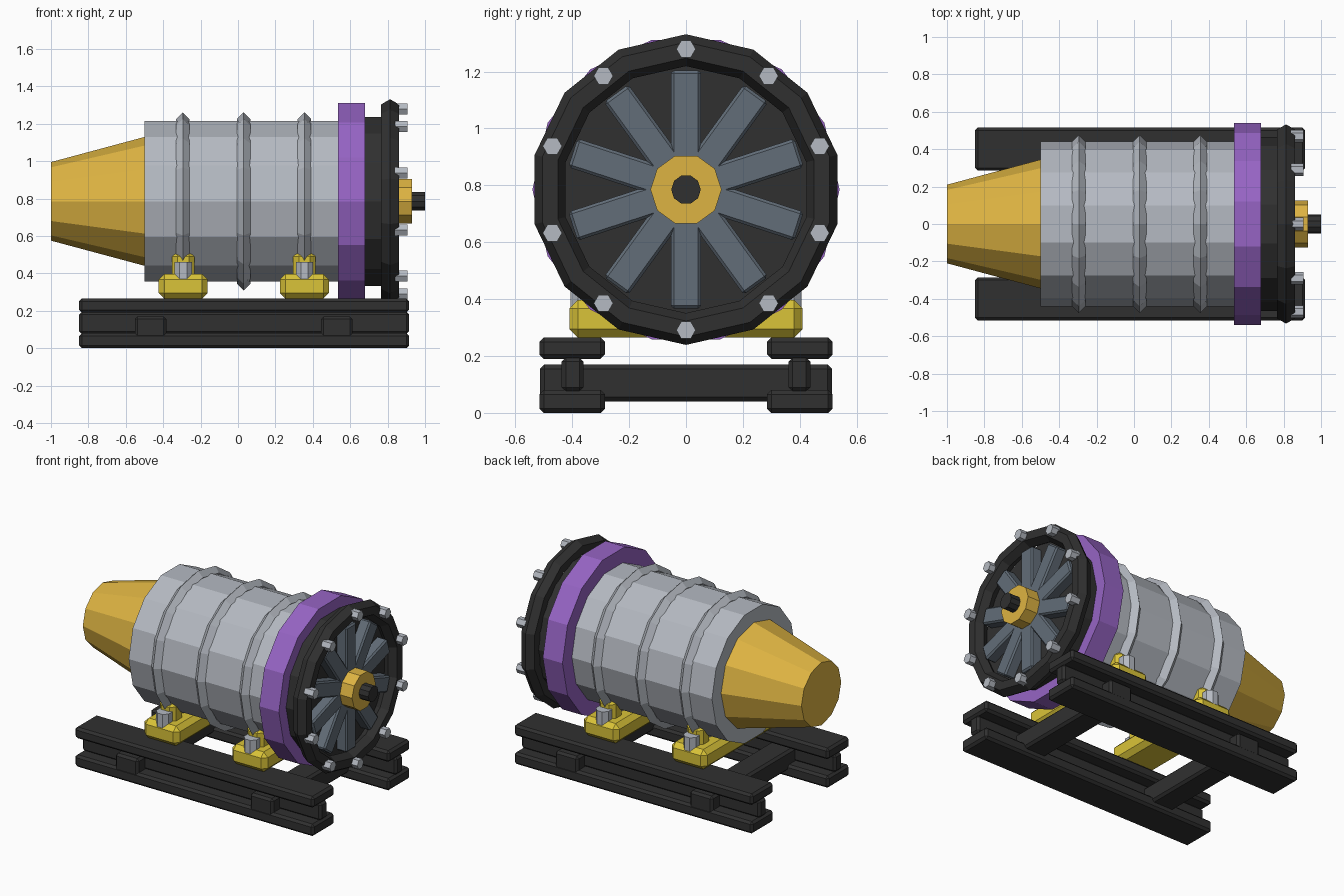
import bpy, bmesh, math
from mathutils import Matrix, Vector

if "Cube" in bpy.data.objects:
    bpy.data.objects.remove(bpy.data.objects["Cube"])

AXIS_Z = 0.785


def material(name, rgb):
    lin = [((c / 255 + 0.055) / 1.055) ** 2.4 for c in rgb]
    m = bpy.data.materials.new(name)
    m.diffuse_color = (*lin, 1)
    m.use_nodes = True
    m.node_tree.nodes["Principled BSDF"].inputs["Base Color"].default_value = m.diffuse_color
    return m


STEEL = material("light steel", (181, 186, 194))
GOLD = material("gold", (222, 180, 66))
YELLOW = material("yellow paint", (218, 196, 56))
PURPLE = material("purple paint", (150, 100, 196))
BLACK = material("black", (48, 48, 48))
SLATE = material("slate blade", (98, 109, 120))


def finish(name, bm, mat):
    bmesh.ops.recalc_face_normals(bm, faces=bm.faces)
    me = bpy.data.meshes.new(name)
    bm.to_mesh(me)
    bm.free()
    me.materials.append(mat)
    ob = bpy.data.objects.new(name, me)
    bpy.context.collection.objects.link(ob)
    return ob


def lathe(name, profile, sides, mat, phase=0.0, ring=False, center=(0, AXIS_Z)):
    """Turn (x, radius) points around an axis along x."""
    bm = bmesh.new()
    loops = []
    for x, r in profile:
        loops.append([bm.verts.new((x,
                                    center[0] + r * math.cos(phase + math.tau * i / sides),
                                    center[1] + r * math.sin(phase + math.tau * i / sides)))
                      for i in range(sides)])
    pairs = list(zip(loops, loops[1:]))
    if ring:
        pairs.append((loops[-1], loops[0]))
    else:
        bm.faces.new(loops[0])
        bm.faces.new(loops[-1])
    for a, b in pairs:
        for i in range(sides):
            j = (i + 1) % sides
            bm.faces.new((a[i], a[j], b[j], b[i]))
    return finish(name, bm, mat)


def box(name, lo, hi, mat, bevel=0.015, turn=None):
    """Chamfered box between two corners."""
    lo, hi = Vector(lo), Vector(hi)
    bm = bmesh.new()
    bmesh.ops.create_cube(bm, size=1)
    bmesh.ops.scale(bm, vec=hi - lo, verts=bm.verts)
    bmesh.ops.translate(bm, vec=(lo + hi) / 2, verts=bm.verts)
    bmesh.ops.bevel(bm, geom=bm.edges[:], offset=bevel, segments=1, affect='EDGES')
    if turn:
        bmesh.ops.transform(bm, matrix=turn, verts=bm.verts)
    return finish(name, bm, mat)


def circle_profile(x, r, minor, n):
    return [(x + minor * math.sin(math.tau * k / n), r + minor * math.cos(math.tau * k / n))
            for k in range(n)]


# Main drum, tail cone, painted band and collar
lathe("drum", [(-0.5, 0.44), (0.54, 0.44)], 14, STEEL)
lathe("tail_cone", [(-1.0, 0.21), (-0.49, 0.347)], 12, GOLD)
lathe("purple_band", [(0.535, 0.54), (0.68, 0.54)], 14, PURPLE)
lathe("collar", [(0.67, 0.464), (0.77, 0.464)], 14, BLACK)

# Raised ribs around the drum
for x in (-0.295, 0.03, 0.355):
    lathe("drum_rib", circle_profile(x, 0.44, 0.036, 4), 16, STEEL, ring=True)

# Intake flange with bolts
lathe("intake_flange", circle_profile(0.813, 0.49, 0.056, 6), 14, BLACK,
      phase=math.pi / 2, ring=True)
for k in range(10):
    a = math.pi / 2 + k * math.tau / 10
    lathe("flange_bolt", [(0.84, 0.034), (0.905, 0.034)], 6, STEEL,
          center=(0.494 * math.cos(a), AXIS_Z + 0.494 * math.sin(a)))

# Fan blades, hub and shaft tip
for k in range(10):
    turn = Matrix.Translation((0, 0, AXIS_Z)) @ Matrix.Rotation(k * math.tau / 10, 4, 'X')
    box("fan_blade", (0.75, -0.053, 0.06), (0.84, 0.053, 0.418), SLATE, 0.01, turn)
lathe("fan_hub", [(0.76, 0.125), (0.93, 0.125)], 10, GOLD)
lathe("shaft_tip", [(0.92, 0.052), (1.0, 0.052)], 10, BLACK)

# Saddles carrying the drum, with side lugs and bolts
for x in (-0.293, 0.355):
    box("saddle", (x - 0.131, -0.41, 0.265), (x + 0.131, 0.41, 0.397), YELLOW, 0.03)
    for s in (-1, 1):
        y = s * 0.29
        box("saddle_lug", (x - 0.06, y - 0.06, 0.32), (x + 0.06, y + 0.06, 0.52), YELLOW, 0.03)
        bm = bmesh.new()
        bmesh.ops.create_cone(bm, cap_ends=True, segments=8, radius1=0.05, radius2=0.05,
                              depth=0.11,
                              matrix=Matrix.Translation((x, s * 0.36, 0.407))
                              @ Matrix.Rotation(math.pi / 8, 4, 'Z'))
        finish("saddle_bolt", bm, STEEL)

# Skid rails: two flanges and a web on each side
for s in (-1, 1):
    y0, y1 = sorted((s * 0.285, s * 0.515))
    box("rail_bottom", (-0.85, y0, 0), (0.915, y1, 0.08), BLACK)
    box("rail_top", (-0.85, y0, 0.19), (0.915, y1, 0.265), BLACK)
    w0, w1 = sorted((s * 0.36, s * 0.437))
    box("rail_web", (-0.85, w0, 0.075), (0.915, w1, 0.195), BLACK)

# Cross beams joining the rails
for x in (-0.467, 0.528):
    box("cross_beam", (x - 0.085, -0.513, 0.04), (x + 0.085, 0.513, 0.17), BLACK)
